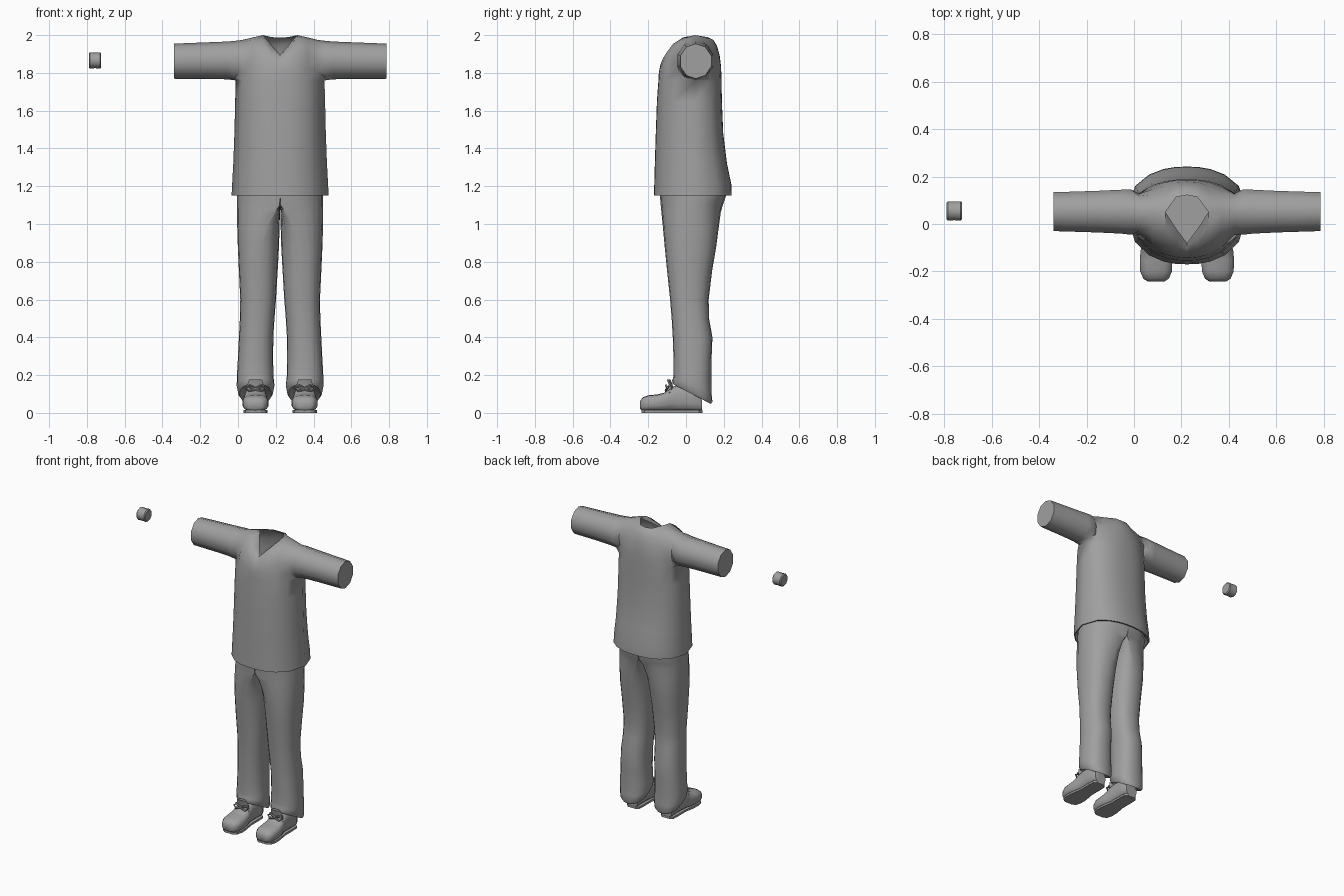
import bpy, bmesh, math
from mathutils import Vector

if "Cube" in bpy.data.objects:
    bpy.data.objects.remove(bpy.data.objects["Cube"])

CX = 0.223  # x of the outfit's centre line
grey = bpy.data.materials.new("plain grey")
grey.diffuse_color = (0.35, 0.35, 0.35, 1)
grey.use_nodes = True
grey.node_tree.nodes["Principled BSDF"].inputs["Base Color"].default_value = grey.diffuse_color


def finish(name, bm, angle=50, offset=CX, mirror=False):
    bmesh.ops.remove_doubles(bm, verts=bm.verts, dist=1e-4)
    if mirror:  # drop hidden faces on the mirror plane
        bmesh.ops.delete(bm, geom=[f for f in bm.faces if all(abs(v.co.x) < 1e-3 for v in f.verts)],
                         context='FACES')
    bmesh.ops.recalc_face_normals(bm, faces=bm.faces)
    me = bpy.data.meshes.new(name)
    bm.to_mesh(me)
    bm.free()
    me.materials.append(grey)
    ob = bpy.data.objects.new(name, me)
    bpy.context.collection.objects.link(ob)
    ob.location.x = offset
    if mirror:
        m = ob.modifiers.new("mirror", 'MIRROR')
        m.merge_threshold = 0.001
    bpy.context.view_layer.objects.active = ob
    ob.select_set(True)
    bpy.ops.object.shade_smooth_by_angle(angle=math.radians(angle))
    ob.select_set(False)
    return ob


def face(bm, vs):
    vs = list(dict.fromkeys(vs))
    if len(vs) > 2:
        bm.faces.new(vs)


def bridge(bm, a, b):
    for i in range(len(a)):
        j = (i + 1) % len(a)
        face(bm, [a[i], a[j], b[j], b[i]])


def loft(bm, rings, cap_start=True, cap_end=True):
    loops = [[bm.verts.new(p) for p in r] for r in rings]
    for a, b in zip(loops, loops[1:]):
        bridge(bm, a, b)
    if cap_start:
        face(bm, loops[0])
    if cap_end:
        face(bm, loops[-1])
    return loops


def power(c, e):
    return math.copysign(abs(c) ** e, c)


# ---- shirt: lofted body, front and back yoke panels, sleeves ----
FR = [-1, -.85, -.62, -.385, -.19, 0, .19, .385, .62, .85, 1]
N, M = len(FR), 5


def body_ring(z, hw, y0, y1, yc=0.05):
    def arc(f, y):
        return Vector((f * hw, yc + (y - yc) * (1 - abs(f) ** 2.3) ** (1 / 2.1), z))
    return [arc(f, y0) for f in FR] + [arc(f, y1) for f in FR[-2:0:-1]]


bm = bmesh.new()
body = [(1.17, .235, -.15, .215), (1.15, .25, -.163, .233), (1.15, .257, -.17, .242),
        (1.21, .254, -.168, .24), (1.32, .248, -.165, .217), (1.48, .242, -.16, .197),
        (1.65, .238, -.154, .19), (1.76, .235, -.146, .188)]
chest = loft(bm, [body_ring(*r) for r in body], False, False)[-1]


def neckline(x, front):
    # shoulder seam, then V neck at the front or a shallow curve at the back
    a = abs(x)
    if a > .089:
        return Vector((x, .05, 2.0 - .03 * (a - .09) / .145))
    t = a / .0905
    if front:
        return Vector((x, -.08 + .13 * t ** 1.1, 1.895 + .105 * t))
    return Vector((x, .122 - .072 * t ** 3, 1.986 + .014 * t * t))


def yoke_point(i, s, front):
    b = chest[i if front else (2 * N - 2 - i) % (2 * N - 2)].co
    x = FR[i] * .235
    t = neckline(x, front)
    sx = math.sin(s * math.pi / 2)
    y = b.y + (t.y - b.y) * (1 - math.cos(s * math.pi / 2)) ** 1.15
    p = Vector((x, y, b.z + (t.z - b.z) * sx))
    side = -1 if front else 1
    q = Vector((x, .05 + side * .10 * math.sin(math.pi * s),
                1.865 - .105 * math.cos(math.pi * s)))
    return p.lerp(q, abs(FR[i]) ** 6)


panels = {}
for front in (True, False):
    cols = []
    for i in range(N):
        base = chest[i if front else (2 * N - 2 - i) % (2 * N - 2)]
        cols.append([base] + [bm.verts.new(yoke_point(i, k / M, front)) for k in range(1, M + 1)])
    for i in range(N - 1):
        for k in range(M):
            face(bm, [cols[i][k], cols[i + 1][k], cols[i + 1][k + 1], cols[i][k + 1]])
    panels[front] = cols
for i, side in ((0, -1), (N - 1, 1)):
    hole = panels[True][i] + panels[False][i][-2:0:-1]
    prev = hole
    for x, zc, ry, rz in ((.28, 1.866, .097, .1), (.38, 1.865, .092, .097), (.562, 1.862, .086, .093)):
        ring = [bm.verts.new((side * x, .052 + (v.co.y - .05) * ry / .1,
                              zc + (v.co.z - 1.865) * rz / .105)) for v in hole]
        bridge(bm, prev, ring)
        prev = ring
    face(bm, prev)
finish("shirt", bm)


# ---- trousers: one leg from half a hip ring down to the cuff, mirrored ----
def leg_ring(z, outer, mid, inner, y0, y1, tilt=0, n=20):
    pts = []
    for k in range(n):
        t = 2 * math.pi * k / n - math.pi / 2
        c, s = power(math.cos(t), .85), power(math.sin(t), .85)
        if abs(c) < 1e-3:
            c = 0
        x = mid + c * ((outer - mid) if c > 0 else (mid - inner))
        pts.append((x, (y0 + y1) / 2 + s * (y1 - y0) / 2, z - tilt * s))
    return pts


legs = [(1.25, .222, 0, 0, -.14, .2), (1.15, .228, 0, 0, -.138, .212), (1.1, .228, .003, 0, -.134, .195),
        (1.06, .228, .03, .001, -.13, .184), (.98, .227, .075, .003, -.122, .173),
        (.88, .224, .105, .006, -.113, .16), (.75, .218, .115, .013, -.1, .138),
        (.6, .211, .117, .022, -.084, .12), (.5, .213, .122, .03, -.076, .122),
        (.4, .218, .126, .036, -.07, .14), (.28, .224, .13, .037, -.066, .135),
        (.19, .229, .13, .035, -.066, .134, .015), (.145, .23, .13, .03, -.068, .135, .04),
        (.115, .224, .13, .036, -.074, .14, .055), (.1, .214, .13, .046, -.07, .132, .053),
        (.115, .2, .13, .06, -.055, .115, .05)]
bm = bmesh.new()
loft(bm, [leg_ring(*r) for r in legs])
finish("trousers", bm, mirror=True)

# ---- shoes: cross-sections from toe to heel, flat underneath ----
SX = .13


def shoe_ring(y, hw, h, z0=.008, n=14):
    pts = []
    for k in range(n):
        t = 2 * math.pi * (k + .5) / n
        c, s = power(math.cos(t), .7), power(math.sin(t), .7)
        pts.append((SX + hw * c, y, z0 + (h - z0) * (s + 1) / 2))
    return pts


bm = bmesh.new()
loft(bm, [shoe_ring(*r) for r in [
    (-.243, .035, .062, .02), (-.23, .055, .082), (-.2, .068, .093), (-.15, .07, .098),
    (-.11, .066, .108), (-.08, .058, .135), (-.04, .054, .15), (.02, .052, .15),
    (.065, .052, .13), (.085, .042, .1)]])
finish("shoe_upper", bm, mirror=True)

# sole plate follows the outline of the shoe
half = [(-.236, .03), (-.22, .054), (-.18, .064), (-.13, .062), (-.06, .05), (.02, .05), (.07, .048), (.087, .03)]
outline = [(SX + w, y) for y, w in half] + [(SX - w, y) for y, w in reversed(half)]
bm = bmesh.new()
loft(bm, [[(x, y, z) for x, y in outline] for z in (0, .014)])
finish("shoe_sole", bm, 30, mirror=True)

# tongue leaning out of the cuff
bm = bmesh.new()
loft(bm, [[(SX + sx * w, y + d, z) for sx, d in ((-1, 0), (-.6, -.01), (.6, -.01), (1, 0), (.6, .01), (-.6, .01))]
          for w, y, z in ((.045, -.075, .1), (.046, -.078, .14), (.034, -.092, .178))])
finish("shoe_tongue", bm, 40, mirror=True)


# crossed laces with two loops
def tube(bm, pts, r=.0055, n=6):
    pts = [Vector(p) for p in pts]
    rings = []
    for i, p in enumerate(pts):
        d = (pts[min(i + 1, len(pts) - 1)] - pts[max(i - 1, 0)]).normalized()
        u = d.cross(Vector((0, 1, .3))).normalized()
        w = d.cross(u)
        rings.append([p + r * (u * math.cos(2 * math.pi * k / n) + w * math.sin(2 * math.pi * k / n))
                      for k in range(n)])
    loft(bm, rings)


bm = bmesh.new()
for s in (-1, 1):
    tube(bm, [(SX + s * .052, -.085, .105), (SX, -.104, .125), (SX - s * .046, -.088, .145)])
    tube(bm, [(SX, -.1, .13), (SX + s * .03, -.106, .146), (SX + s * .056, -.095, .13),
              (SX + s * .035, -.108, .116), (SX, -.104, .126)])
finish("shoe_laces", bm, 60, mirror=True)

# ---- wrist band floating beside the sleeve ----
bm = bmesh.new()
loft(bm, [[(x, .055 + r * math.cos(math.tau * (k + .5) / 10), 1.866 + r * math.sin(math.tau * (k + .5) / 10))
           for k in range(10)]
          for x, r in ((-.79, .037), (-.784, .043), (-.757, .041), (-.73, .043), (-.724, .037))])
finish("wrist_band", bm, 40, offset=0)
